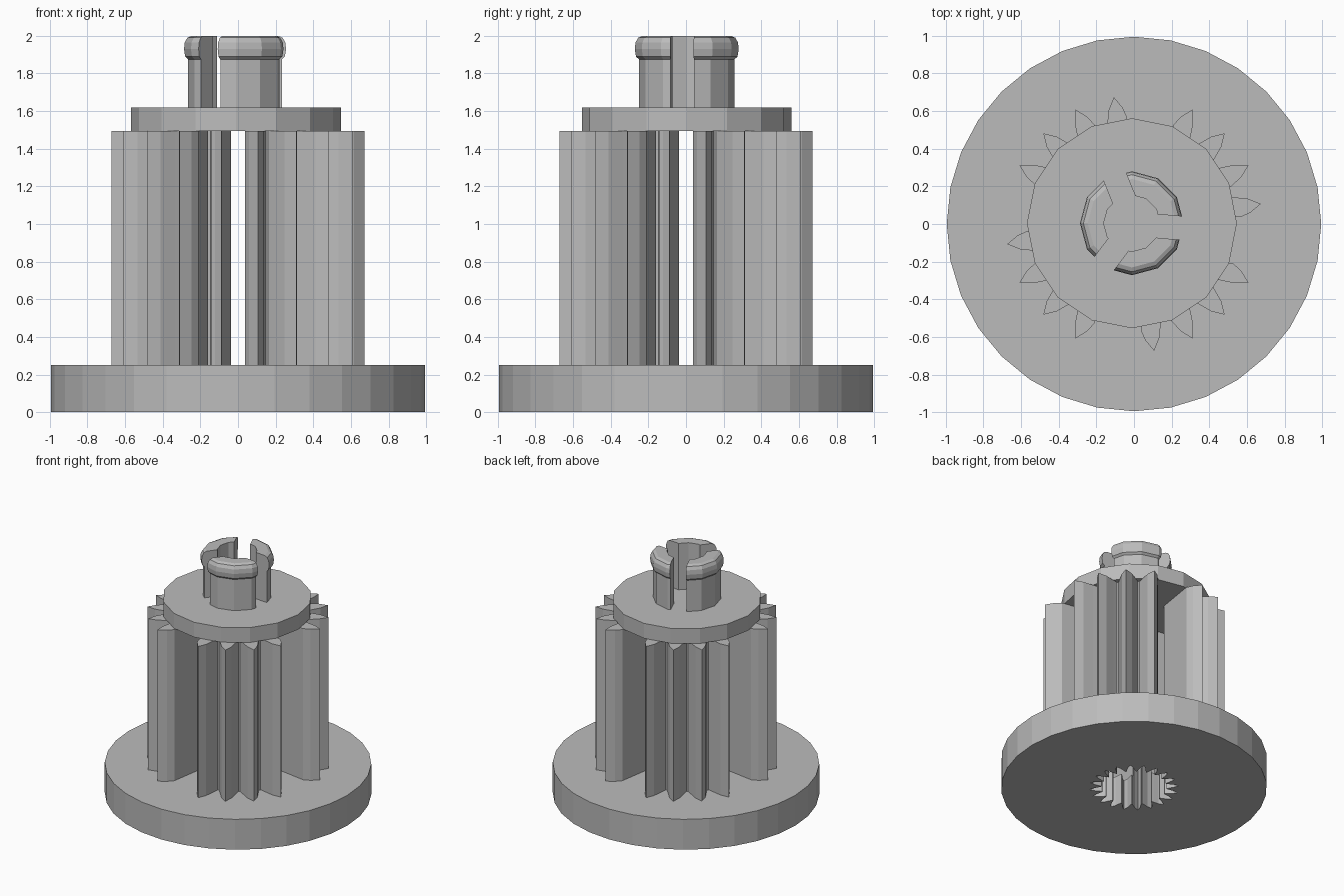
import bpy, bmesh, math
from mathutils import Matrix

if "Cube" in bpy.data.objects:
    bpy.data.objects.remove(bpy.data.objects["Cube"])

gray = bpy.data.materials.new("plain gray")
gray.diffuse_color = (0.5, 0.5, 0.5, 1)
gray.use_nodes = True
gray.node_tree.nodes["Principled BSDF"].inputs["Base Color"].default_value = gray.diffuse_color


def make(name, bm):
    bmesh.ops.recalc_face_normals(bm, faces=bm.faces[:])
    me = bpy.data.meshes.new(name)
    bm.to_mesh(me)
    bm.free()
    me.materials.append(gray)
    ob = bpy.data.objects.new(name, me)
    bpy.context.collection.objects.link(ob)
    return ob


def prism(name, pts, z0, z1):
    bm = bmesh.new()
    f = bm.faces.new([bm.verts.new((x, y, z0)) for x, y in pts])
    top = bmesh.ops.extrude_face_region(bm, geom=[f])
    bmesh.ops.translate(bm, vec=(0, 0, z1 - z0),
                        verts=[v for v in top["geom"] if isinstance(v, bmesh.types.BMVert)])
    return make(name, bm)


def circle(r, n, cx=0, cy=0):
    return [(cx + r * math.cos(2 * math.pi * i / n), cy + r * math.sin(2 * math.pi * i / n))
            for i in range(n)]


def gear(scale):
    # one pointed tooth, repeated 20 times
    tooth = [(0.50, -8.3), (0.54, -6.4), (0.62, -3.5), (0.682, 0),
             (0.62, 3.5), (0.54, 6.4), (0.50, 8.3)]
    pts = []
    for k in range(20):
        for r, a in tooth:
            t = math.radians(9 + 18 * k + a)
            pts.append((scale * r * math.cos(t), scale * r * math.sin(t)))
    return pts


def bar(a, start, end, width, z0, z1):
    # slot cutter running along direction a
    t = math.radians(a)
    c, s, w = math.cos(t), math.sin(t), width / 2
    pts = [(c * u - s * v, s * u + c * v)
           for u, v in ((start, -w), (end, -w), (end, w), (start, w))]
    return prism("slot_cutter", pts, z0, z1)


def cut(ob, cutter):
    cutter.hide_render = True
    m = ob.modifiers.new("cut", "BOOLEAN")
    m.operation, m.solver, m.object = "DIFFERENCE", "EXACT", cutter
    dg = bpy.context.evaluated_depsgraph_get()
    me = bpy.data.meshes.new_from_object(ob.evaluated_get(dg))
    ob.modifiers.clear()
    ob.data = me
    bpy.data.objects.remove(cutter)


# base flange with toothed bore
base = prism("base_flange", circle(0.995, 32), 0, 0.25)
cut(base, prism("bore_cutter", gear(0.49), -0.1, 0.4))

# gear column, hollow and split into four by crossed slots
column = prism("gear_column", gear(1), 0.25, 1.495)
cut(column, prism("bore_cutter", gear(0.49), 0.1, 1.6))
for a in (81, 171):
    cut(column, bar(a, -0.9, 0.9, 0.25, 0.1, 1.6))

# upper disc
CX, CY = -0.011, 0.004
prism("upper_disc", circle(0.558, 16, CX, CY), 1.495, 1.618)

# snap ring with beaded lip, split into three clips
profile = [(0.15, 1.618), (0.254, 1.618), (0.254, 1.875), (0.270, 1.89), (0.276, 1.93),
           (0.272, 1.965), (0.258, 1.99), (0.235, 2.0), (0.15, 2.0)]
bm = bmesh.new()
rings = [[bm.verts.new((CX + r * math.cos(math.pi * i / 6), CY + r * math.sin(math.pi * i / 6), z))
          for r, z in profile] for i in range(12)]
n = len(profile)
for i in range(12):
    a, b = rings[i], rings[(i + 1) % 12]
    for j in range(n):
        k = (j + 1) % n
        bm.faces.new((a[j], b[j], b[k], a[k]))
clips = make("snap_clips", bm)
for a in (-5, 112, 233):
    cut(clips, bar(a, 0, 0.6, 0.124, 1.5, 2.1))
